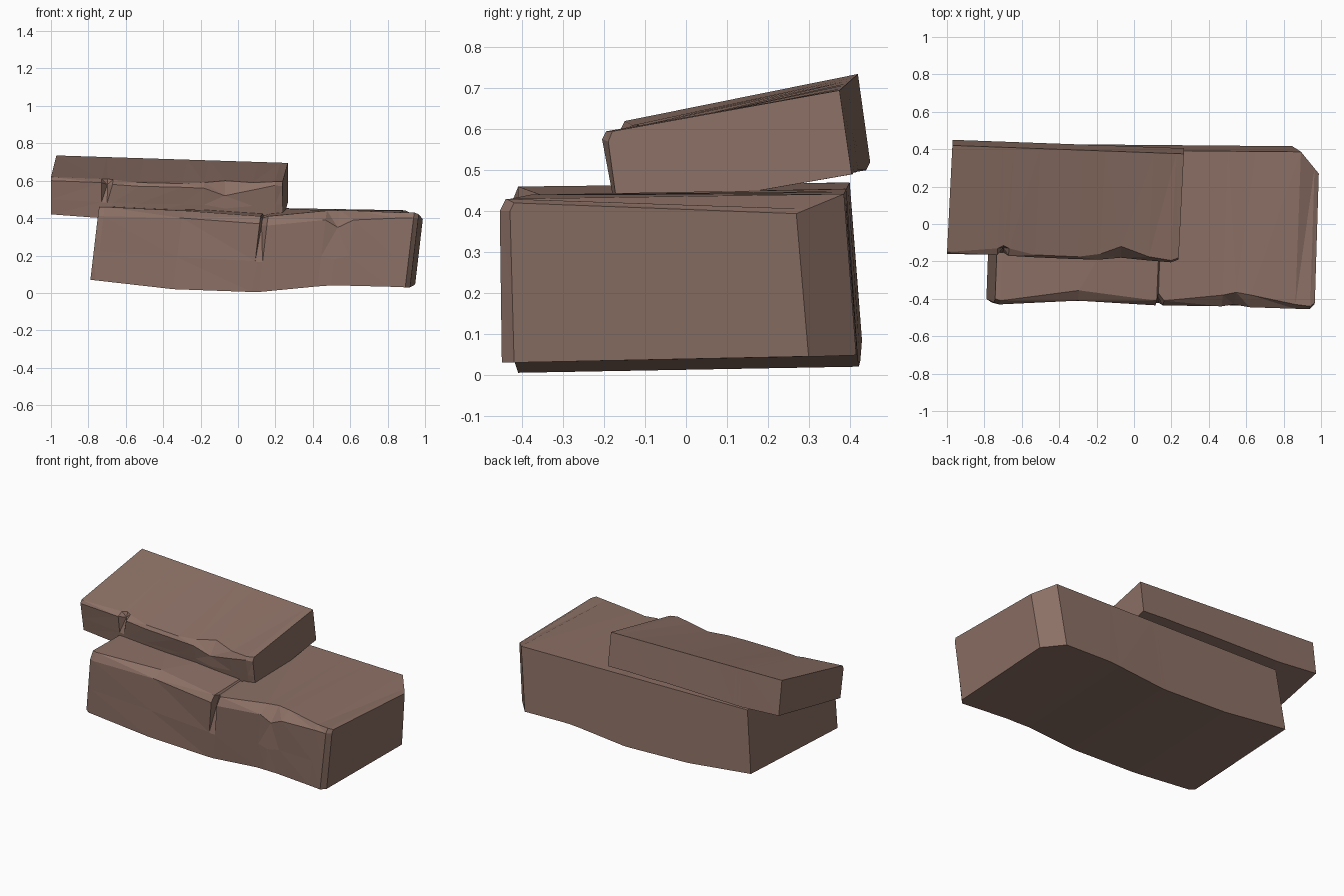
import bpy
import bmesh

if "Cube" in bpy.data.objects:
    bpy.data.objects.remove(bpy.data.objects["Cube"], do_unlink=True)

# One brown stone colour
STONE = (0.262, 0.162, 0.130, 1.0)
stone = bpy.data.materials.new("brown stone")
stone.use_nodes = True
stone.diffuse_color = STONE
stone.node_tree.nodes["Principled BSDF"].inputs["Base Color"].default_value = STONE


def lerp(a, b, t):
    return a + (b - a) * t


def make_slab(name, stations, back_start, back_end, rise, lean, yaw, chamfer_from=None):
    """Skin a rough stone slab over cross-sections placed along x.

    Each station: x, bottom z, bottom front y, front y, front z,
    crack depth, bevel y, bevel z. The back edge is a straight run
    between back_start and back_end, given as (y, z).
    """
    mesh_builder = bmesh.new()
    first_x, last_x = stations[0][0], stations[-1][0]
    front_ref, floor_ref = stations[0][3], stations[0][1]
    rings = []
    for x, low_z, low_y, front_y, front_z, crack, bevel_y, bevel_z in stations:
        t = (x - first_x) / (last_x - first_x)
        back_y = lerp(back_start[0], back_end[0], t)
        back_z = lerp(back_start[1], back_end[1], t)
        # Broken-off rear corner
        cut = 0.0
        if chamfer_from is not None:
            cut = max(0.0, x - chamfer_from) * 1.1
        outline = [
            (low_y, low_z),
            (lerp(low_y, front_y, 0.45), lerp(low_z, front_z, 0.45)),
            (front_y + crack, front_z),
            (bevel_y, bevel_z),
            (back_y - cut, back_z - cut * 0.4),
            (back_y + 0.03 - cut, low_z + rise),
        ]
        ring = []
        for y, z in outline:
            skewed_x = x + lean * (z - floor_ref) + yaw * (y - front_ref)
            ring.append(mesh_builder.verts.new((skewed_x, y, z)))
        rings.append(ring)

    # Skin between neighbouring sections, then close both ends
    for ring, following in zip(rings, rings[1:]):
        count = len(ring)
        for i in range(count):
            j = (i + 1) % count
            mesh_builder.faces.new((ring[i], ring[j], following[j], following[i]))
    mesh_builder.faces.new(rings[0])
    mesh_builder.faces.new(rings[-1])
    bmesh.ops.triangulate(mesh_builder, faces=mesh_builder.faces[:])
    bmesh.ops.recalc_face_normals(mesh_builder, faces=mesh_builder.faces[:])

    mesh = bpy.data.meshes.new(name)
    mesh_builder.to_mesh(mesh)
    mesh_builder.free()
    mesh.materials.append(stone)
    slab = bpy.data.objects.new(name, mesh)
    bpy.context.collection.objects.link(slab)
    return slab


# Lower slab: long block with a split and a chip along the front edge
lower_stations = [
    (-.79, .07, -.40, -.42, .41, 0, -.40, .46),
    (-.76, .067, -.42, -.43, .41, 0, -.41, .46),
    (-.34, .02, -.41, -.41, .40, 0, -.355, .44),
    (.08, .005, -.41, -.435, .37, 0, -.41, .41),
    (.09, .005, -.41, -.435, .36, .05, -.37, .40),
    (.12, .005, -.41, -.435, .36, 0, -.41, .41),
    (.43, .035, -.42, -.44, .39, 0, -.38, .44),
    (.50, .04, -.43, -.44, .35, .01, -.365, .44),
    (.58, .039, -.43, -.445, .39, 0, -.38, .44),
    (.82, .033, -.445, -.453, .40, 0, -.43, .43),
    (.90, .03, -.45, -.455, .40, 0, -.44, .43),
    (.925, .03, -.42, -.43, .40, 0, -.42, .42),
]
make_slab("lower_slab", lower_stations, (.40, .47), (.385, .44),
          rise=.015, lean=.12, yaw=.035, chamfer_from=.82)

# Upper slab: thinner block tilted down to the front, with a chipped edge
upper_stations = [
    (-1, .42, -.13, -.16, .60, 0, -.15, .62),
    (-.73, .40, -.14, -.165, .59, 0, -.13, .61),
    (-.70, .40, -.14, -.165, .58, .04, -.115, .61),
    (-.67, .40, -.14, -.17, .58, 0, -.13, .605),
    (-.53, .40, -.145, -.178, .57, 0, -.165, .59),
    (-.30, .40, -.15, -.188, .565, 0, -.175, .585),
    (-.18, .40, -.155, -.19, .56, 0, -.16, .59),
    (-.07, .395, -.16, -.19, .52, .01, -.12, .60),
    (.08, .395, -.165, -.195, .55, 0, -.175, .59),
    (.20, .39, -.17, -.205, .575, 0, -.195, .595),
    (.24, .39, -.165, -.19, .57, 0, -.18, .595),
]
make_slab("upper_slab", upper_stations, (.42, .735), (.375, .695),
          rise=.10, lean=0, yaw=.05)
